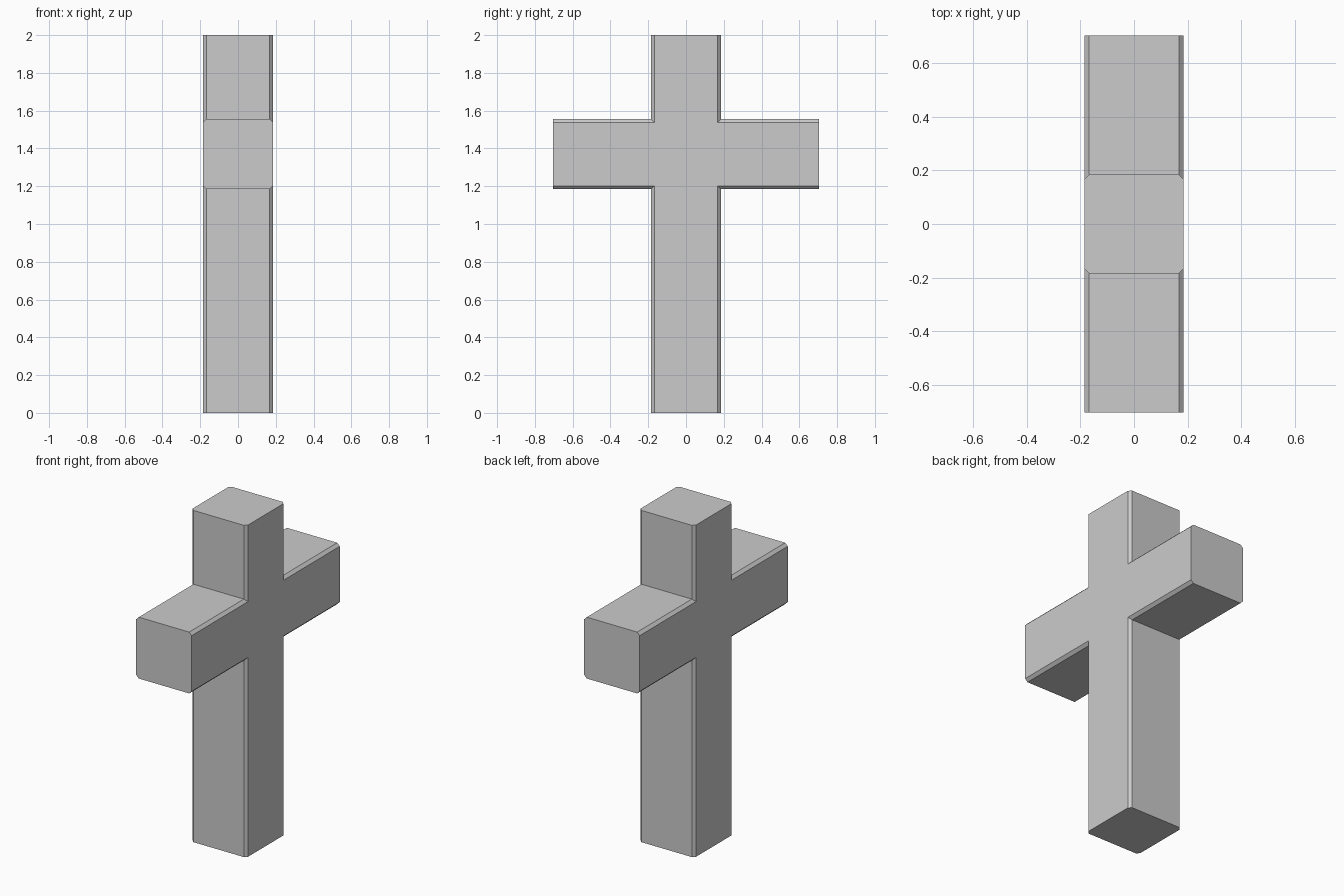
import bpy
import bmesh

cube = bpy.data.objects.get("Cube")
if cube:
    bpy.data.objects.remove(cube, do_unlink=True)

HALF = 0.185      # half thickness of every beam
REACH = 0.705     # half length of the crossbar
TOP = 2.0
BAR = 1.37        # height of the crossbar centre
CHAMFER = 0.017

# Plain stone grey
stone = bpy.data.materials.new("stone_grey")
stone.use_nodes = True
grey = (0.6, 0.6, 0.6, 1)
stone.diffuse_color = grey
stone.node_tree.nodes["Principled BSDF"].inputs["Base Color"].default_value = grey

# Cross outline: one half, then mirrored to the other side
low, high = BAR - HALF, BAR + HALF
half = [(HALF, 0), (HALF, low), (REACH, low), (REACH, high), (HALF, high), (HALF, TOP)]
outline = half + [(-y, z) for y, z in reversed(half)]

# Extrude the outline through the thickness
bm = bmesh.new()
face = bm.faces.new([bm.verts.new((-HALF, y, z)) for y, z in outline])
extruded = bmesh.ops.extrude_face_region(bm, geom=[face], use_keep_orig=True)["geom"]
bmesh.ops.translate(bm, vec=(2 * HALF, 0, 0),
                    verts=[v for v in extruded if isinstance(v, bmesh.types.BMVert)])
bmesh.ops.recalc_face_normals(bm, faces=bm.faces)


def is_beam_edge(edge):
    """Long edges along the beams, leaving the flat beam ends sharp."""
    a, b = (v.co for v in edge.verts)
    at_end = all(abs(c.y) > REACH - 0.01 or c.z < 0.01 or c.z > TOP - 0.01 for c in (a, b))
    return abs(a.x - b.x) < 0.01 and not at_end


# Chamfer the long edges
bmesh.ops.bevel(bm, geom=[e for e in bm.edges if is_beam_edge(e)], offset=CHAMFER,
                offset_type='OFFSET', segments=1, profile=0.5, affect='EDGES')
bmesh.ops.recalc_face_normals(bm, faces=bm.faces)

mesh = bpy.data.meshes.new("cross")
bm.to_mesh(mesh)
bm.free()
mesh.materials.append(stone)
cross = bpy.data.objects.new("cross", mesh)
bpy.context.collection.objects.link(cross)
